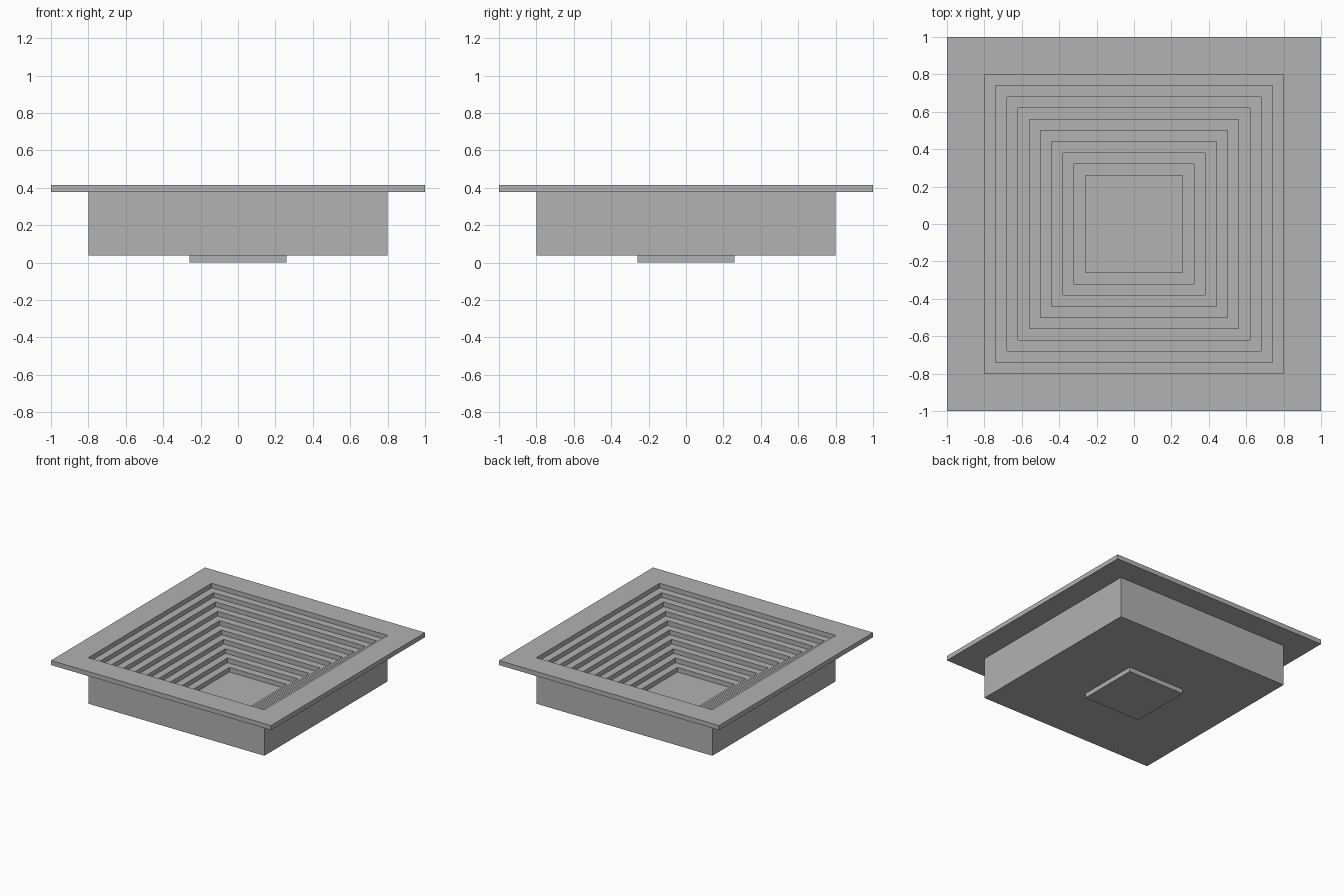
import bpy
import bmesh

cube = bpy.data.objects.get("Cube")
if cube:
    bpy.data.objects.remove(cube, do_unlink=True)

STEPS = 9
LAYER = 0.416 / (STEPS + 2)   # height of every layer
TREAD = 0.06                  # width of every step
FLOOR = 0.26                  # half width of the floor
BODY = FLOOR + STEPS * TREAD  # half width of the box
RIM_TOP = (STEPS + 2) * LAYER

grey = bpy.data.materials.new("plain grey")
grey.use_nodes = True
colour = (0.445, 0.445, 0.445, 1)
grey.diffuse_color = colour
grey.node_tree.nodes["Principled BSDF"].inputs["Base Color"].default_value = colour


def square_sweep(name, profile, closed):
    """Sweep a (half width, z) profile round a square; open profiles get end caps."""
    bm = bmesh.new()
    loops = [[bm.verts.new((sx * h, sy * h, z))
              for sx, sy in ((-1, -1), (1, -1), (1, 1), (-1, 1))]
             for h, z in profile]
    pairs = list(zip(loops, loops[1:]))
    if closed:
        pairs.append((loops[-1], loops[0]))
    else:
        bm.faces.new(loops[0])
        bm.faces.new(loops[-1])
    for a, b in pairs:
        for i in range(4):
            j = (i + 1) % 4
            bm.faces.new((a[i], a[j], b[j], b[i]))
    bmesh.ops.recalc_face_normals(bm, faces=bm.faces)
    mesh = bpy.data.meshes.new(name)
    bm.to_mesh(mesh)
    bm.free()
    mesh.materials.append(grey)
    obj = bpy.data.objects.new(name, mesh)
    bpy.context.collection.objects.link(obj)
    return obj


# Flat plate under the pit; its top is the pit floor
square_sweep("floor_plate", [(FLOOR, 0), (FLOOR, LAYER)], closed=False)

# Box with straight outer walls and steps cut down its inside
stairs = []
for i in range(STEPS):
    half = FLOOR + i * TREAD
    stairs += [(half, (i + 1) * LAYER), (half, (i + 2) * LAYER)]
outer_wall = [(BODY, RIM_TOP - LAYER), (BODY, LAYER)]
square_sweep("stepped_basin", stairs + outer_wall, closed=True)

# Wide flat rim on top
square_sweep("rim", [(BODY, RIM_TOP - LAYER), (BODY, RIM_TOP),
                     (1, RIM_TOP), (1, RIM_TOP - LAYER)], closed=True)
